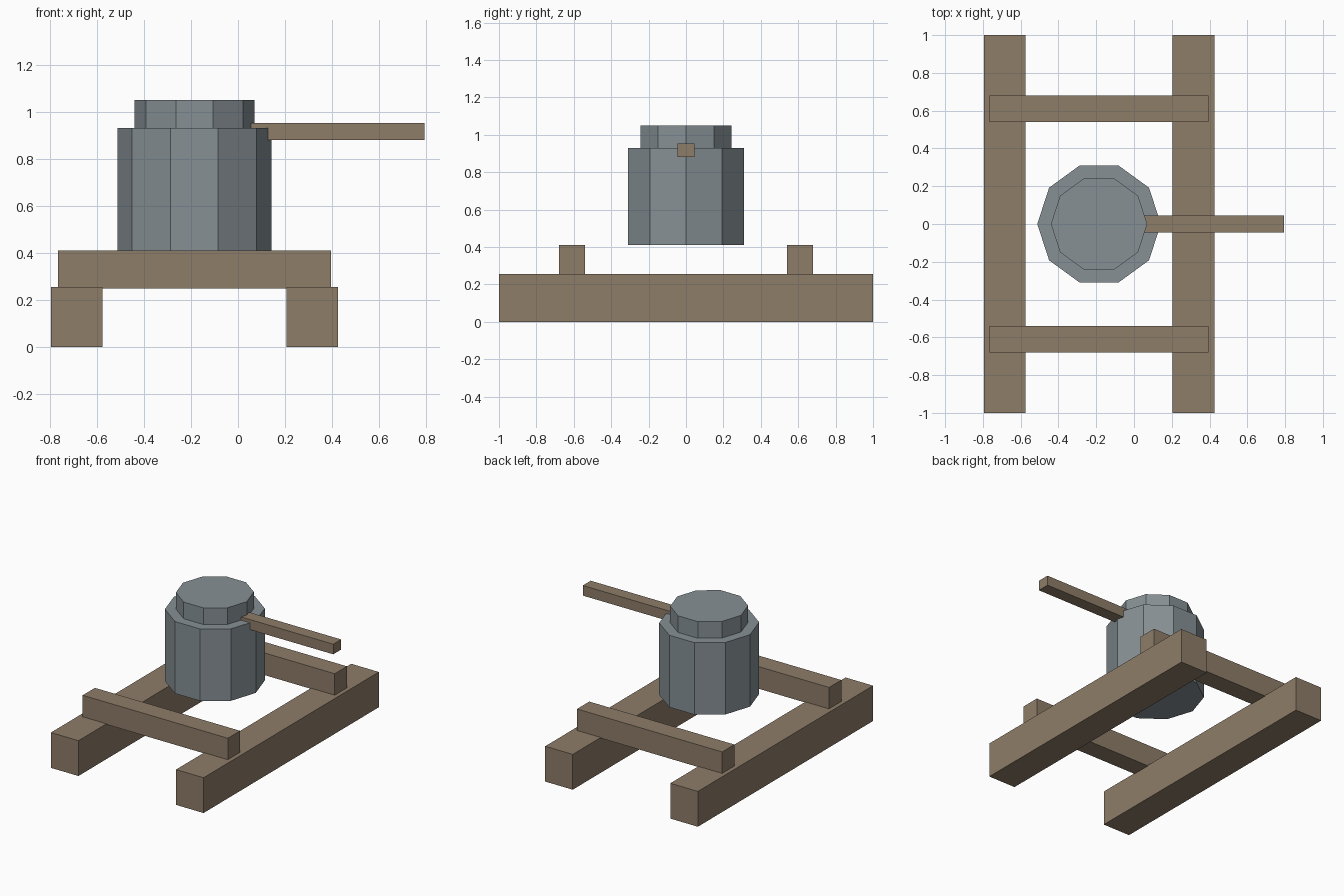
import bpy
import bmesh
from mathutils import Matrix, Vector

if "Cube" in bpy.data.objects:
    bpy.data.objects.remove(bpy.data.objects["Cube"])


def material(name, rgb):
    m = bpy.data.materials.new(name)
    m.diffuse_color = (*rgb, 1)
    m.use_nodes = True
    m.node_tree.nodes["Principled BSDF"].inputs["Base Color"].default_value = m.diffuse_color
    return m


WOOD = material("weathered wood", (0.27, 0.205, 0.14))
METAL = material("grey metal", (0.24, 0.28, 0.30))
CX = -0.185  # centre line of frame and drum


def finish(name, bm, mat):
    mesh = bpy.data.meshes.new(name)
    bm.to_mesh(mesh)
    bm.free()
    mesh.materials.append(mat)
    obj = bpy.data.objects.new(name, mesh)
    bpy.context.collection.objects.link(obj)
    return obj


def beam(name, lo, hi):
    lo, hi = Vector(lo), Vector(hi)
    bm = bmesh.new()
    bmesh.ops.create_cube(bm, size=1, matrix=Matrix.Translation((lo + hi) / 2)
                          @ Matrix.Diagonal((*(hi - lo), 1)))
    return finish(name, bm, WOOD)


def drum(name, radius, z0, z1):
    # ten-sided prism with one corner pointing along +x
    bm = bmesh.new()
    ring = [bm.verts.new((CX + v.x, v.y, z0)) for v in
            (Matrix.Rotation(i * 0.6283185307, 3, 'Z') @ Vector((radius, 0, 0))
             for i in range(10))]
    base = bm.faces.new(ring)
    top = bmesh.ops.extrude_face_region(bm, geom=[base], use_keep_orig=True)
    bmesh.ops.translate(bm, vec=(0, 0, z1 - z0),
                        verts=[g for g in top["geom"] if isinstance(g, bmesh.types.BMVert)])
    bmesh.ops.recalc_face_normals(bm, faces=bm.faces)
    return finish(name, bm, METAL)


# Long ground rails and the cross beams resting on them
for side, s in (("left", -1), ("right", 1)):
    x = CX + s * 0.5
    beam(side + "_rail", (x - 0.11, -1, 0), (x + 0.11, 1, 0.255))
for side, s in (("front", -1), ("back", 1)):
    y = s * 0.61
    beam(side + "_cross_beam", (CX - 0.58, y - 0.07, 0.25), (CX + 0.58, y + 0.07, 0.41))

# Winch drum, its cap and the push bar
drum("drum_body", 0.327, 0.41, 0.93)
drum("drum_cap", 0.255, 0.93, 1.05)
beam("push_bar", (0.055, -0.045, 0.88), (0.793, 0.045, 0.953))
